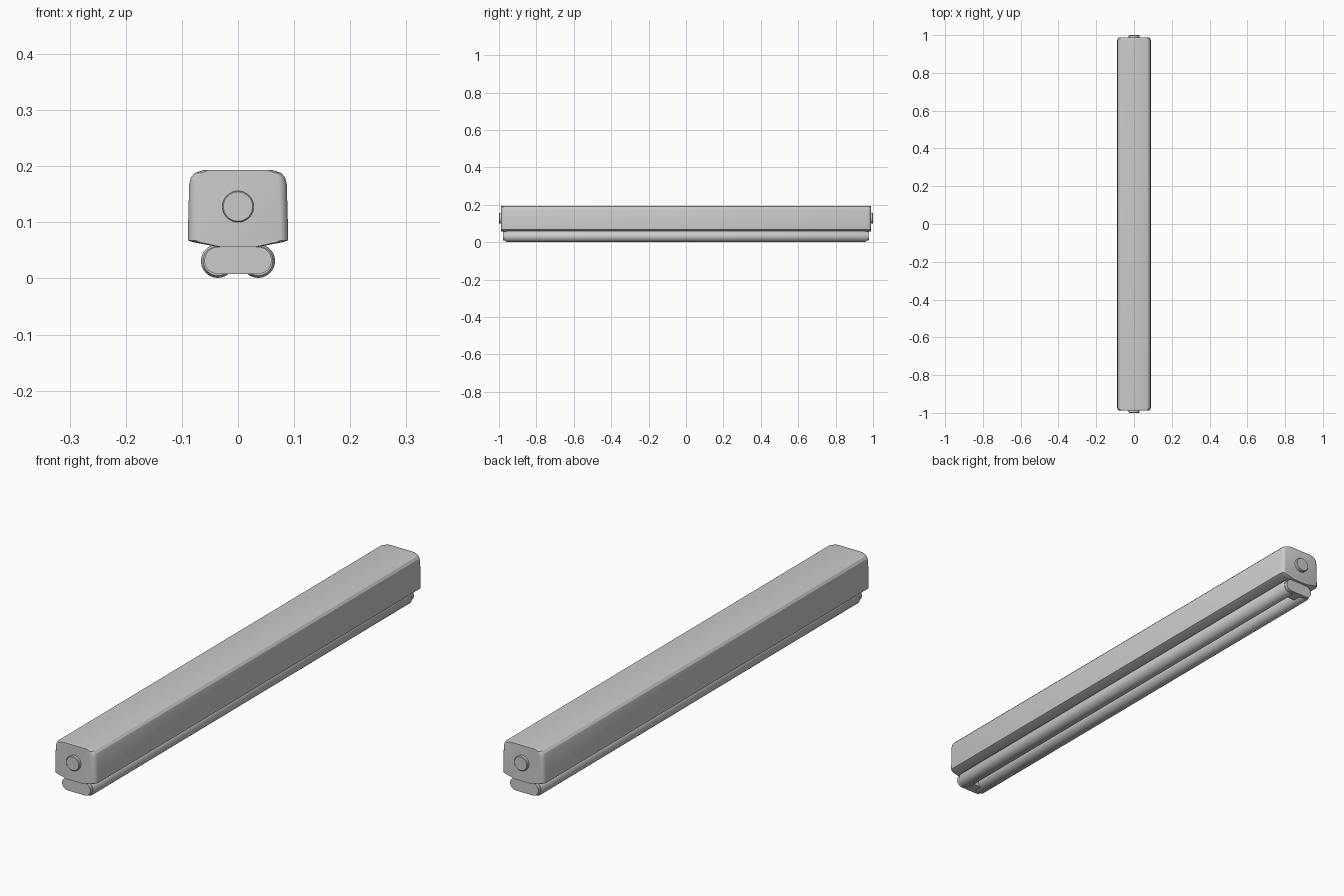
import bpy, bmesh, math

if "Cube" in bpy.data.objects:
    bpy.data.objects.remove(bpy.data.objects["Cube"])


def loft(name, rings, angle=30):
    """Skin a list of equal-length closed rings and cap both ends."""
    bm = bmesh.new()
    rows = [[bm.verts.new(p) for p in ring] for ring in rings]
    n = len(rows[0])
    for a, b in zip(rows, rows[1:]):
        for i in range(n):
            j = (i + 1) % n
            bm.faces.new((a[i], a[j], b[j], b[i]))
    bm.faces.new(rows[0])
    bm.faces.new(rows[-1])
    bmesh.ops.recalc_face_normals(bm, faces=bm.faces)
    me = bpy.data.meshes.new(name)
    bm.to_mesh(me)
    bm.free()
    ob = bpy.data.objects.new(name, me)
    bpy.context.collection.objects.link(ob)
    bpy.context.view_layer.objects.active = ob
    ob.select_set(True)
    bpy.ops.object.shade_smooth_by_angle(angle=math.radians(angle))
    ob.select_set(False)
    return ob


def circle(x, y, z, r, n=32):
    return [(x + r * math.cos(2 * math.pi * i / n), y,
             z + r * math.sin(2 * math.pi * i / n)) for i in range(n)]


def capsule(y, half, z, r, n=12):
    pts = []
    for side, start in ((1, -math.pi / 2), (-1, math.pi / 2)):
        for i in range(n + 1):
            a = start + math.pi * i / n
            pts.append((side * half + r * math.cos(a), y, z + r * math.sin(a)))
    return pts


# Housing: half profile mirrored, pulled in at the ends for rounded corners
half = [(0.035, 0.056), (0.082, 0.065), (0.089, 0.068), (0.0895, 0.075),
        (0.087, 0.168), (0.084, 0.180), (0.077, 0.188), (0.062, 0.193)]
profile = half + [(-x, z) for x, z in reversed(half)]
corner = [(0.988, 0.013), (0.986, 0.008), (0.981, 0.003), (0.973, 0.0)]
stations = [(-y, d) for y, d in corner] + [(y, d) for y, d in reversed(corner)]
loft("housing", [[(x * (1 - d / 0.0895), y, z) for x, z in profile]
                 for y, d in stations], 25)

# Two lamp tubes with slightly rounded ends
for side, label in ((-1, "left"), (1, "right")):
    loft(label + "_tube",
         [circle(side * 0.036, y, 0.031, r) for y, r in
          ((-0.965, 0.026), (-0.958, 0.030), (0.958, 0.030), (0.965, 0.026))])

# Lamp sockets and round end knobs
for side, label in ((-1, "front"), (1, "back")):
    loft(label + "_socket",
         [capsule(side * y, 0.036, 0.032, 0.024) for y in (0.93, 0.978)])
    loft(label + "_socket_stem",
         [[(sx * 0.035, side * y, z) for sx, z in
           ((-1, 0.03), (1, 0.03), (1, 0.06), (-1, 0.06))]
          for y in (0.93, 0.977)])
    loft(label + "_knob",
         [circle(0, side * y, 0.128, r) for y, r in
          ((0.98, 0.028), (0.998, 0.028), (1.0, 0.026))])
